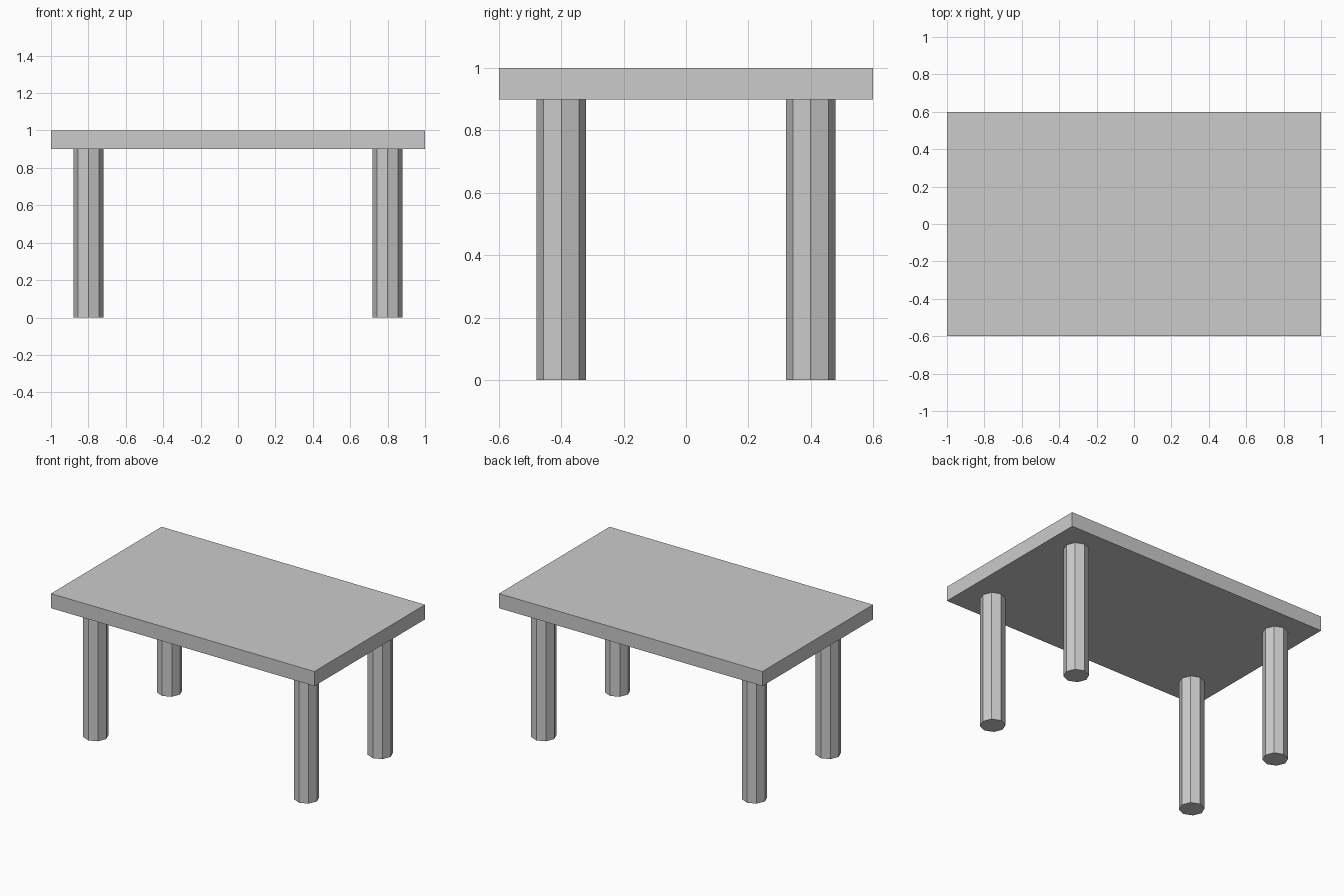
import bpy

# Remove the default cube
cube = bpy.data.objects.get("Cube")
if cube:
    bpy.data.objects.remove(cube, do_unlink=True)

WIDTH, DEPTH, HEIGHT = 2.0, 1.2, 1.0
TOP_THICKNESS = 0.1
LEG_RADIUS = 0.08
LEG_X, LEG_Y = 0.8, 0.4
LEG_HEIGHT = HEIGHT - TOP_THICKNESS

# Single plain grey
grey = bpy.data.materials.new("light_grey")
grey.use_nodes = True
colour = (0.6, 0.6, 0.6, 1)
grey.diffuse_color = colour
grey.node_tree.nodes["Principled BSDF"].inputs["Base Color"].default_value = colour


def finish(name):
    obj = bpy.context.object
    obj.name = obj.data.name = name
    obj.data.materials.append(grey)
    return obj


# Table top slab
bpy.ops.mesh.primitive_cube_add(size=1, location=(0, 0, HEIGHT - TOP_THICKNESS / 2))
top = finish("table_top")
top.scale = (WIDTH, DEPTH, TOP_THICKNESS)
bpy.ops.object.transform_apply(location=False, rotation=False, scale=True)

# Four octagonal legs
for end, sy in (("front", -1), ("back", 1)):
    for side, sx in (("left", 1), ("right", -1)):
        bpy.ops.mesh.primitive_cylinder_add(
            vertices=8, radius=LEG_RADIUS, depth=LEG_HEIGHT,
            location=(sx * LEG_X, sy * LEG_Y, LEG_HEIGHT / 2))
        finish(f"{end}_{side}_leg")
